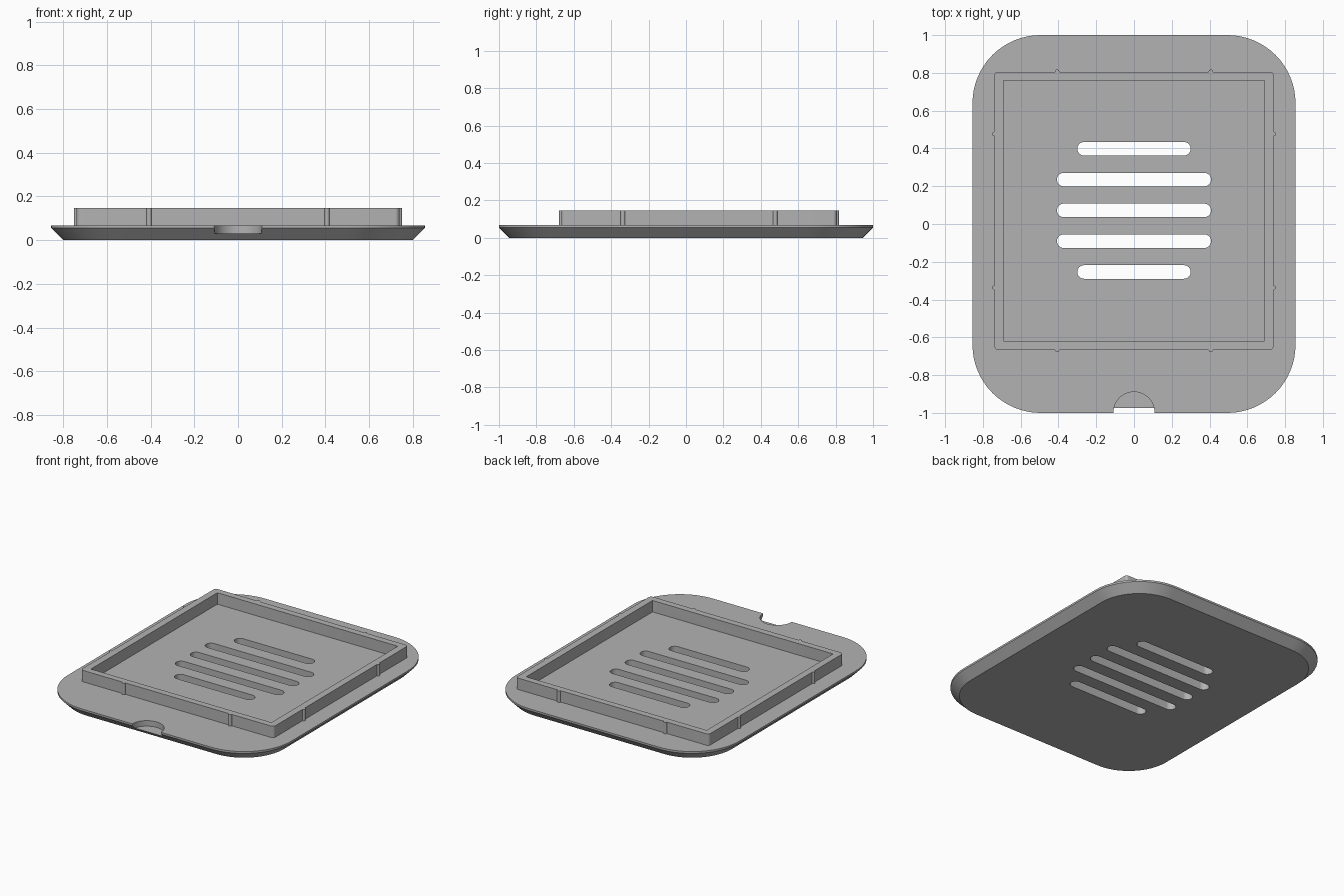
import bpy, bmesh, math

if "Cube" in bpy.data.objects:
    bpy.data.objects.remove(bpy.data.objects["Cube"], do_unlink=True)

grey = bpy.data.materials.new("light_grey")
grey.use_nodes = True
grey.diffuse_color = (0.45, 0.45, 0.45, 1)
grey.node_tree.nodes["Principled BSDF"].inputs["Base Color"].default_value = grey.diffuse_color


def rounded_rect(hx, hy, r, steps=16, cx=0, cy=0):
    """Counter-clockwise outline of a rectangle with round corners."""
    pts = []
    corners = ((1, 1), (-1, 1), (-1, -1), (1, -1))
    for i, (sx, sy) in enumerate(corners):
        for k in range(steps + 1):
            a = math.pi / 2 * (i + k / steps)
            pts.append((cx + sx * (hx - r) + r * math.cos(a),
                        cy + sy * (hy - r) + r * math.sin(a)))
    return pts


def loft(name, rings):
    """Closed solid through a list of (outline, z) rings."""
    bm = bmesh.new()
    loops = [[bm.verts.new((x, y, z)) for x, y in pts] for pts, z in rings]
    n = len(loops[0])
    for low, high in zip(loops, loops[1:]):
        for i in range(n):
            j = (i + 1) % n
            bm.faces.new((low[i], low[j], high[j], high[i]))
    bm.faces.new(loops[0][::-1])
    bm.faces.new(loops[-1])
    bmesh.ops.remove_doubles(bm, verts=bm.verts, dist=1e-5)
    bmesh.ops.recalc_face_normals(bm, faces=bm.faces)
    mesh = bpy.data.meshes.new(name)
    bm.to_mesh(mesh)
    bm.free()
    mesh.materials.append(grey)
    obj = bpy.data.objects.new(name, mesh)
    bpy.context.collection.objects.link(obj)
    return obj


def prism(name, pts, z0, z1):
    return loft(name, [(pts, z0), (pts, z1)])


def circle(cx, cy, r, n):
    return [(cx + r * math.cos(2 * math.pi * i / n),
             cy + r * math.sin(2 * math.pi * i / n)) for i in range(n)]


def select_only(obj):
    bpy.ops.object.select_all(action='DESELECT')
    obj.select_set(True)
    bpy.context.view_layer.objects.active = obj


def combine(obj, tool, operation):
    """Apply a boolean and discard its helper."""
    tool.hide_render = True
    select_only(obj)
    mod = obj.modifiers.new("shape", 'BOOLEAN')
    mod.operation, mod.object, mod.solver = operation, tool, 'EXACT'
    bpy.ops.object.modifier_apply(modifier=mod.name)
    bpy.data.objects.remove(tool, do_unlink=True)


def smooth(obj):
    select_only(obj)
    bpy.ops.object.shade_smooth_by_angle(angle=math.radians(30))


# Base plate with a chamfered underside
HX, HY, R = 0.855, 1.0, 0.36
TOP, RIM, INSET = 0.068, 0.055, 0.055
outline = rounded_rect(HX, HY, R)
foot = rounded_rect(HX - INSET, HY - INSET, R - INSET)
plate = loft("base_plate", [(foot, 0), (outline, RIM), (outline, TOP)])

# Five drain slots, the end ones shorter
for i in range(5):
    half = 0.30 if i in (0, 4) else 0.408
    slot = rounded_rect(half, 0.036, 0.0359, 8, 0, -0.254 + 0.163 * i)
    combine(plate, prism("slot_cutter", slot, -0.1, 0.2), 'DIFFERENCE')

# Finger notch in the front edge
notch = prism("notch_cutter", circle(0, -0.998, 0.109, 48), 0.03, 0.2)
combine(plate, notch, 'DIFFERENCE')
smooth(plate)

# Raised square wall with small ribs on its outer faces
WX, WY, CY, WALL_TOP = 0.739, 0.736, 0.07, 0.147
wall = prism("raised_wall", rounded_rect(WX, WY, 0.02, 6, 0, CY), TOP - 0.01, WALL_TOP)
for side in (-1, 1):
    for along in (-0.407, 0.407):
        for x, y in ((along, CY + side * WY), (side * WX, CY + along)):
            rib = prism("rib", circle(x, y, 0.012, 16), TOP - 0.01, WALL_TOP)
            combine(wall, rib, 'UNION')
inner = rounded_rect(0.691, 0.691, 0.003, 2, 0, CY)
combine(wall, prism("wall_cutter", inner, -0.1, 0.3), 'DIFFERENCE')
smooth(wall)
